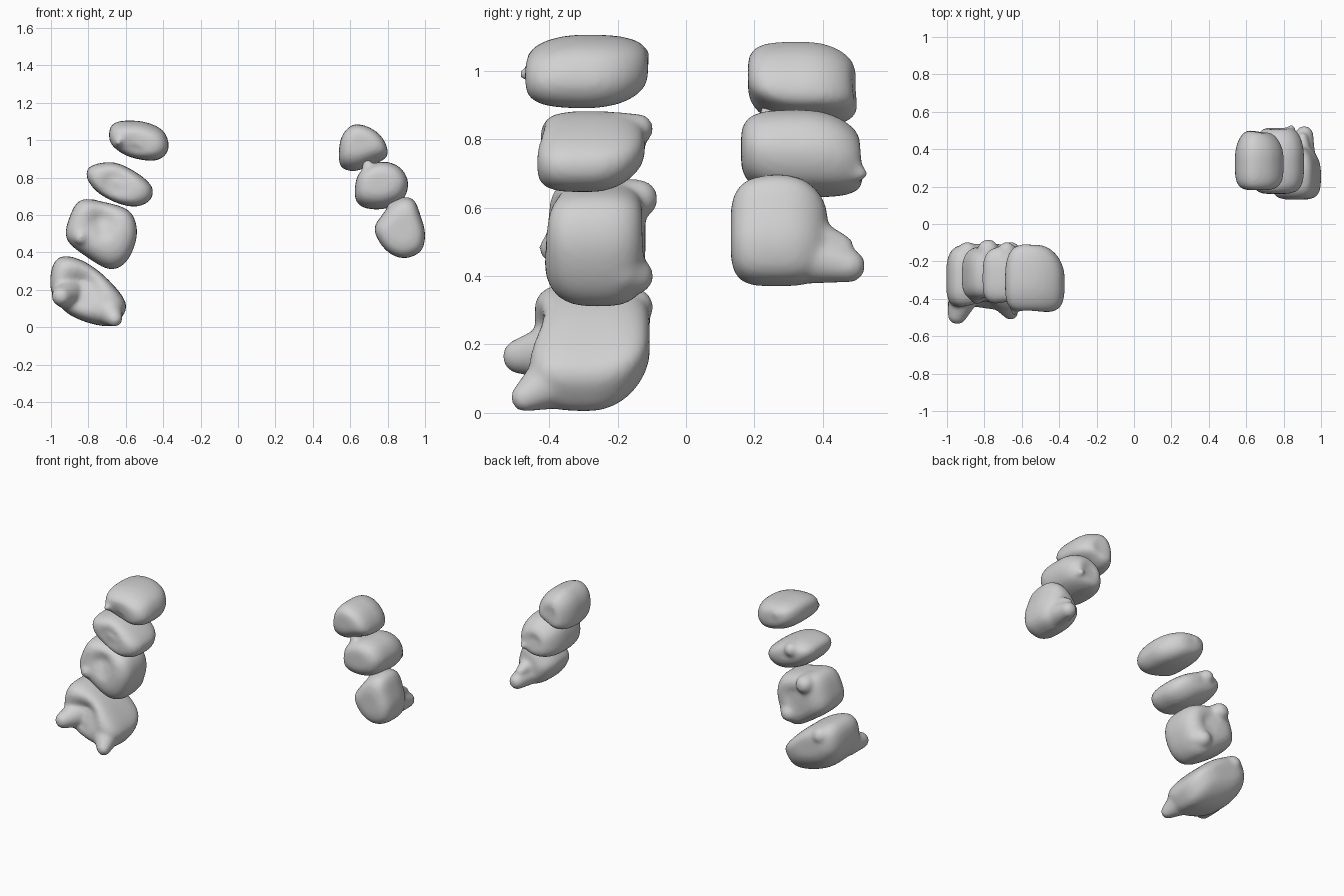
import bpy
import bmesh
import math
from mathutils import Vector, Matrix

cube = bpy.data.objects.get("Cube")
if cube:
    bpy.data.objects.remove(cube, do_unlink=True)

bone = bpy.data.materials.new("bone grey")
bone.use_nodes = True
colour = (0.64, 0.64, 0.64, 1)
bone.diffuse_color = colour
bone.node_tree.nodes["Principled BSDF"].inputs["Base Color"].default_value = colour


def smooth_outline(points, steps=5):
    """Closed rounded curve through the corner points."""
    pts = [Vector(p) for p in points]
    n = len(pts)
    out = []
    for i in range(n):
        a, b, c, d = (pts[(i + k) % n] for k in (-1, 0, 1, 2))
        for s in range(steps):
            t = s / steps
            out.append(0.5 * (2 * b + (c - a) * t + (2 * a - 5 * b + 4 * c - d) * t ** 2
                              + (3 * b - a - 3 * c + d) * t ** 3))
    return out


def add_body(bm, outline, front, back, ends, sides, power=4, rings=30):
    """Loft the front outline along y; shift the end heights and the rear sides."""
    curve = smooth_outline(outline)
    low = min(p.y for p in curve)
    high = max(p.y for p in curve)
    near = min(p.x for p in curve)
    far = max(p.x for p in curve)
    centre = sum(curve, Vector((0, 0))) / len(curve)
    front_top, front_base, back_top, back_base = ends
    loops = []
    for r in range(1, rings):
        t = -math.cos(math.pi * r / rings)
        scale = (1 - abs(t) ** power) ** (1 / power)
        top, base = (front_top, front_base) if t < 0 else (back_top, back_base)
        y = (front + back) / 2 + t * (back - front) / 2
        loop = []
        for p in curve:
            q = centre + (p - centre) * scale
            h = (q.y - low) / (high - low)
            w = (q.x - near) / (far - near)
            lift = t * t * (top * h + base * (1 - h))
            slide = max(t, 0) ** 2 * (sides[0] * (1 - w) + sides[1] * w)
            loop.append(bm.verts.new((q.x + slide, y, q.y + lift)))
        loops.append(loop)
    n = len(curve)
    for a, b in zip(loops, loops[1:]):
        for i in range(n):
            j = (i + 1) % n
            bm.faces.new((a[i], a[j], b[j], b[i]))
    bm.faces.new(loops[0])
    bm.faces.new(loops[-1])


def dent(bm, centre, radius, depth):
    """Press a soft hollow along y."""
    c = Vector(centre)
    for v in bm.verts:
        v.co.y += depth * math.exp(-((v.co - c).length / radius) ** 2)


def add_spur(bm, start, end, r_start, r_end, steps=7):
    """Tapered process made of overlapping balls."""
    for i in range(steps):
        t = i / (steps - 1)
        place = Matrix.Translation(Vector(start).lerp(Vector(end), t))
        bmesh.ops.create_icosphere(bm, subdivisions=3, matrix=place,
                                   radius=r_start + (r_end - r_start) * t)


def segment(name, outline, front, back, ends, sides=(0, 0), dents=(), spurs=()):
    bm = bmesh.new()
    add_body(bm, outline, front, back, ends, sides)
    for d in dents:
        dent(bm, *d)
    for s in spurs:
        add_spur(bm, *s)
    bmesh.ops.recalc_face_normals(bm, faces=bm.faces)
    mesh = bpy.data.meshes.new(name)
    bm.to_mesh(mesh)
    bm.free()
    obj = bpy.data.objects.new(name, mesh)
    bpy.context.collection.objects.link(obj)
    mesh.materials.append(bone)
    # Fuse body and spurs into one soft skin
    remesh = obj.modifiers.new("fuse", "REMESH")
    remesh.mode = "VOXEL"
    remesh.voxel_size = 0.011
    remesh.use_smooth_shade = True
    soft = obj.modifiers.new("soften", "SMOOTH")
    soft.factor = 0.5
    soft.iterations = 10


# Front column, top to bottom
segment("front_column_top",
        [(-.69, 1.03), (-.67, 1.085), (-.6, 1.105), (-.49, 1.095), (-.4, 1.05),
         (-.37, .97), (-.4, .91), (-.47, .89), (-.59, .915), (-.67, .97)],
        -.475, -.11, (-.035, .01, -.01, .04), (.02, -.07),
        dents=[((-.56, -.48, .96), .06, .03)],
        spurs=[((-.63, -.42, .99), (-.64, -.475, .99), .04, .016),
               ((-.57, -.2, 1.04), (-.58, -.145, 1.04), .06, .04)])

segment("front_column_upper",
        [(-.81, .81), (-.78, .865), (-.66, .88), (-.54, .825), (-.46, .75),
         (-.47, .68), (-.55, .645), (-.66, .67), (-.76, .73)],
        -.44, -.12, (-.01, 0, -.01, .06), (.01, -.05),
        dents=[((-.66, -.44, .77), .07, .035)],
        spurs=[((-.67, -.2, .82), (-.68, -.14, .83), .06, .045)])

segment("front_column_middle",
        [(-.9, .59), (-.84, .68), (-.72, .67), (-.58, .62), (-.54, .5),
         (-.59, .36), (-.68, .31), (-.8, .37), (-.915, .47)],
        -.415, -.115, (-.02, .03, -.01, .01), (.02, -.02),
        dents=[((-.73, -.42, .57), .07, .05), ((-.7, -.1, .52), .06, -.03)],
        spurs=[((-.83, -.36, .5), (-.84, -.39, .48), .05, .04),
               ((-.78, -.2, .61), (-.78, -.14, .625), .075, .058),
               ((-.65, -.2, .42), (-.66, -.15, .4), .08, .055)])

segment("front_column_base",
        [(-.99, .33), (-.93, .38), (-.82, .35), (-.7, .26), (-.6, .13),
         (-.63, .04), (-.69, .005), (-.82, .03), (-.93, .09), (-1, .2)],
        -.465, -.105, (-.01, .01, -.01, .09), (.01, -.02),
        dents=[((-.83, -.47, .22), .09, .07)],
        spurs=[((-.91, -.38, .18), (-.945, -.485, .165), .085, .052),
               ((-.71, -.36, .11), (-.66, -.47, .045), .095, .043),
               ((-.88, -.2, .29), (-.89, -.15, .31), .08, .055)])

# Rear column, top to bottom
segment("rear_column_top",
        [(.54, .95), (.56, 1.03), (.61, 1.08), (.67, 1.08), (.74, 1.045),
         (.79, .98), (.795, .91), (.71, .865), (.62, .835), (.55, .86)],
        .18, .51, (0, .045, -.05, .01), (.04, -.06),
        dents=[((.67, .52, .95), .06, -.025)])

segment("rear_column_middle",
        [(.625, .74), (.645, .82), (.71, .87), (.79, .885), (.87, .85),
         (.91, .77), (.88, .68), (.79, .635), (.69, .635), (.635, .67)],
        .16, .525, (0, .03, -.06, 0), (.05, -.03),
        dents=[((.77, .53, .74), .05, -.03)],
        spurs=[((.83, .46, .71), (.84, .51, .7), .045, .022),
               ((.69, .24, .84), (.69, .24, .88), .03, .025)])

segment("rear_column_base",
        [(.73, .53), (.77, .6), (.82, .66), (.88, .695), (.94, .68), (.975, .6),
         (1, .5), (.98, .41), (.9, .37), (.82, .39), (.76, .45)],
        .13, .415, (-.02, 0, -.05, .01), (.03, -.04),
        spurs=[((.89, .32, .46), (.91, .475, .43), .085, .05),
               ((.89, .36, .51), (.9, .46, .49), .065, .03),
               ((.84, .24, .64), (.83, .28, .68), .04, .03)])
